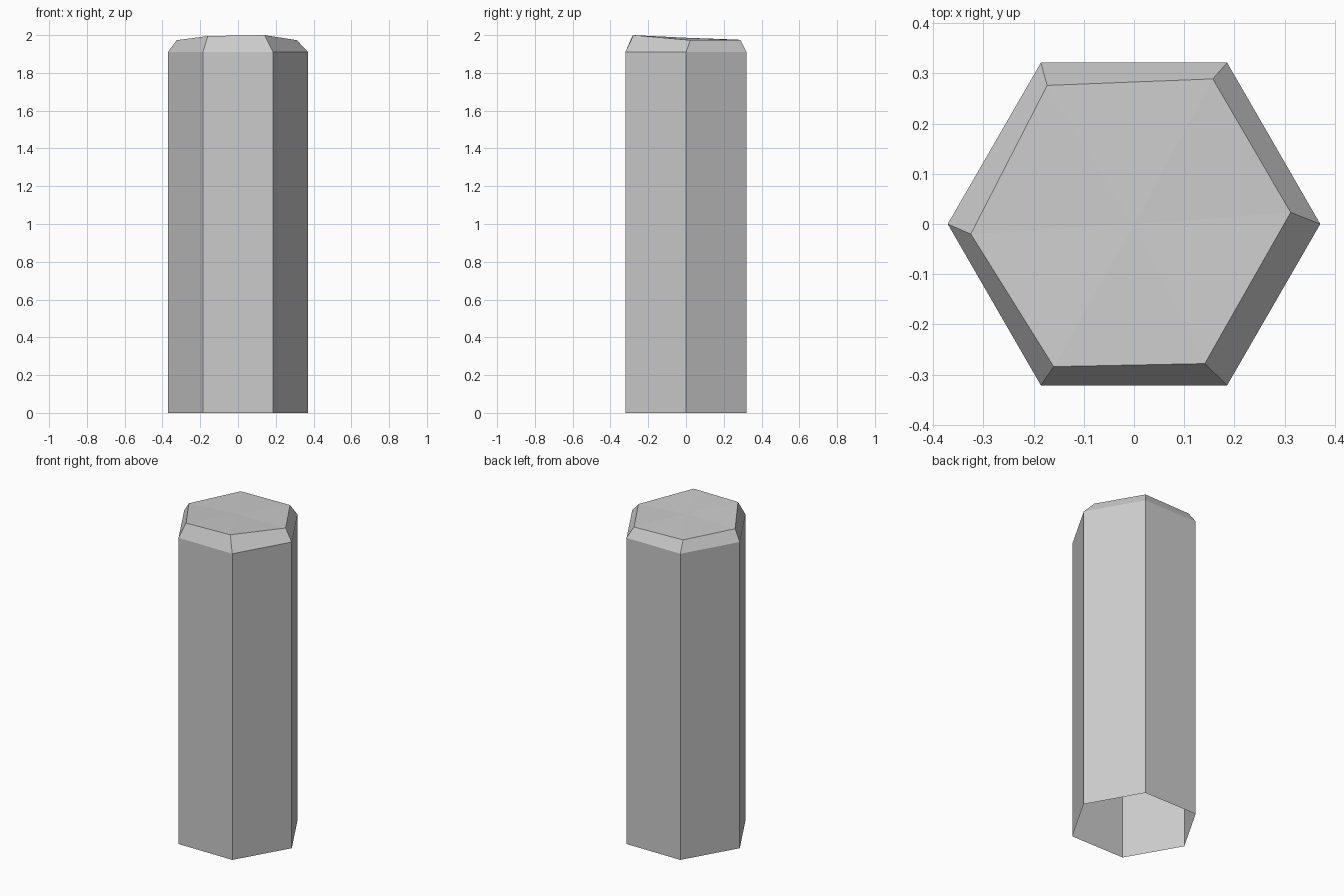
import bpy, bmesh, math

if "Cube" in bpy.data.objects:
    bpy.data.objects.remove(bpy.data.objects["Cube"])

R, RIM = 0.371, 1.91

# slightly irregular corners of the worn top
top_pts = [(0.312, 0.023, 1.973), (0.157, 0.289, 1.973), (-0.173, 0.276, 1.976),
           (-0.325, -0.02, 1.973), (-0.16, -0.284, 1.995), (0.141, -0.278, 2.0)]

bm = bmesh.new()


def hex_ring(z):
    return [bm.verts.new((R * math.cos(i * math.pi / 3), R * math.sin(i * math.pi / 3), z))
            for i in range(6)]


# column shaft (open underneath), chipped bevel and fanned cap
rings = [hex_ring(0), hex_ring(RIM), [bm.verts.new(p) for p in top_pts]]
centre = bm.verts.new((0, 0, 1.986))
for i in range(6):
    j = (i + 1) % 6
    for lo, hi in zip(rings, rings[1:]):
        bm.faces.new((lo[i], lo[j], hi[j], hi[i]))
    bm.faces.new((rings[2][i], rings[2][j], centre))

mesh = bpy.data.meshes.new("hexagonal_column")
bm.to_mesh(mesh)
bm.free()
obj = bpy.data.objects.new("hexagonal_column", mesh)
bpy.context.collection.objects.link(obj)
